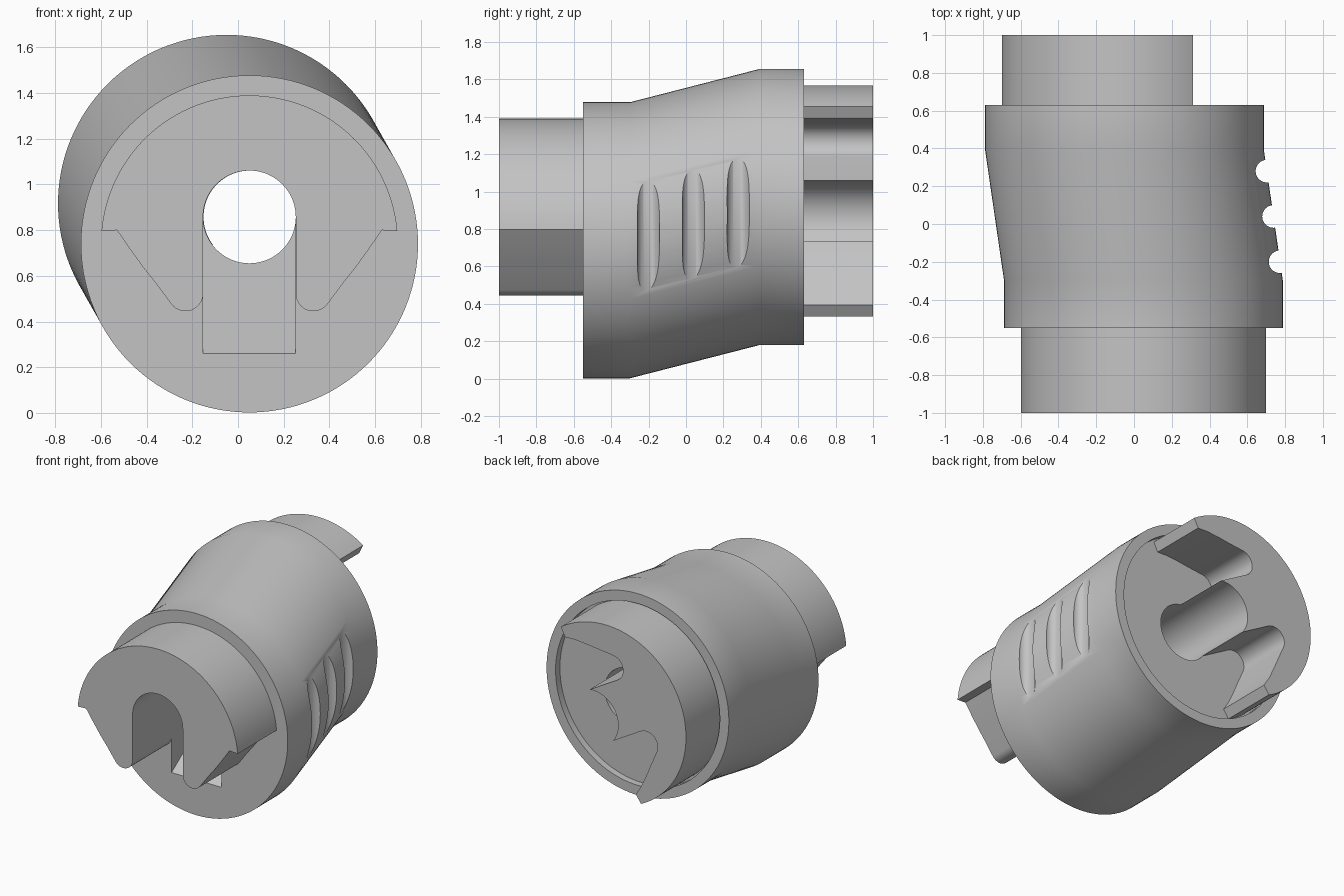
import bpy, bmesh, math
from math import cos, sin, radians
from mathutils import Vector

cube = bpy.data.objects.get("Cube")
if cube:
    bpy.data.objects.remove(cube, do_unlink=True)

grey = bpy.data.materials.new("plain_grey")
grey.use_nodes = True
grey.diffuse_color = (0.55, 0.55, 0.55, 1)
grey.node_tree.nodes["Principled BSDF"].inputs["Base Color"].default_value = (0.55, 0.55, 0.55, 1)

FRONT = Vector((0.05, 0.74))     # axis of the front half (x, z)
BACK = Vector((-0.05, 0.917))    # axis of the offset back half
BODY_R, KEY_R, HOLE_R = 0.738, 0.65, 0.203
HOLE_H = 0.118                   # hole offset from either axis


def loft(name, rings):
    """Skin a list of equal-length closed rings and cap both ends."""
    bm = bmesh.new()
    loops = [[bm.verts.new(p) for p in ring] for ring in rings]
    for a, b in zip(loops, loops[1:]):
        for i in range(len(a)):
            j = (i + 1) % len(a)
            bm.faces.new((a[i], a[j], b[j], b[i]))
    bm.faces.new(loops[0][::-1])
    bm.faces.new(loops[-1])
    bmesh.ops.recalc_face_normals(bm, faces=bm.faces)
    mesh = bpy.data.meshes.new(name)
    bm.to_mesh(mesh)
    bm.free()
    mesh.materials.append(grey)
    obj = bpy.data.objects.new(name, mesh)
    bpy.context.collection.objects.link(obj)
    return obj


def arc(cx, cy, r, start, end, n):
    angles = [radians(start + (end - start) * i / n) for i in range(n + 1)]
    return [(cx + r * cos(a), cy + r * sin(a)) for a in angles]


def circle(centre, r, y, n=128):
    return [(x, y, z) for x, z in arc(centre[0], centre[1], r, 0, 360, n)[:-1]]


def cylinder_y(name, centre, r, y0, y1):
    return loft(name, [circle(centre, r, y0), circle(centre, r, y1)])


def prism(name, outline, centre, up_angle, y0, y1):
    """Extrude an (across, up) outline along y, its up axis turned to up_angle."""
    a = radians(up_angle)
    up, across = Vector((cos(a), sin(a))), Vector((sin(a), -cos(a)))
    pts = [centre + across * l + up * h for l, h in outline]
    return loft(name, [[(p.x, y, p.y) for p in pts] for y in (y0, y1)])


def mirrored(half):
    return half + [(-l, h) for l, h in reversed(half)]


def cut(obj, cutter):
    cutter.hide_render = True
    mod = obj.modifiers.new("cut", 'BOOLEAN')
    mod.object, mod.operation, mod.solver = cutter, 'DIFFERENCE', 'EXACT'
    bpy.context.view_layer.objects.active = obj
    bpy.ops.object.modifier_apply(modifier=mod.name)
    bpy.data.objects.remove(cutter, do_unlink=True)


# Body: round housing whose axis shifts between front and back
body = loft("body", [circle(c, BODY_R, y) for c, y in
                     ((FRONT, -0.55), (FRONT, -0.30), (BACK, 0.39), (BACK, 0.63))])

# Shallow round recess in the back
cut(body, cylinder_y("recess_cutter", BACK, 0.665, 0.58, 0.75))

# Straight through hole and the ramped slot leading into it
hole = (FRONT.x, FRONT.y + HOLE_H)
cut(body, cylinder_y("hole_cutter", hole, HOLE_R, -0.8, 0.8))
ramp = ((-0.65, 0.19), (-0.65, hole[1]), (0.3, hole[1]))
cut(body, loft("ramp_cutter", [[(hole[0] + s * 0.2025, y, z) for y, z in ramp] for s in (-1, 1)]))

# Three finger grooves on the left side, following the slanted wall
for y in (-0.20, 0.04, 0.28):
    x = FRONT.x + BODY_R + (BACK.x - FRONT.x) * (y + 0.30) / 0.69
    ring = arc(x, y, 0.06, 0, 360, 40)[:-1]
    cut(body, loft("groove_cutter", [[(px, py, z) for px, py in ring] for z in (-0.5, 2.2)]))

# Front key: upper half disc with two rounded prongs beside a slot
half = arc(0, HOLE_H, HOLE_R, 90, 0, 20)
half += arc(0.28, -0.218, 0.077, 180, 322, 16)
half += [(0.41, -0.172), (0.465, -0.103), (0.525, -0.02), (0.58, 0.06)]
half += arc(0, 0, KEY_R, 5, 90, 40)[:-1]
outline = half + [(0, KEY_R)] + [(-l, h) for l, h in reversed(half[1:])]
front_key = prism("front_key", outline, FRONT, 90, -1.0, -0.55)

# Back socket: matching complement, turned so it opens down and to the left
half = arc(0, 0, KEY_R, -90, 4, 44)[1:]
half += [(0.575, 0.05), (0.535, -0.025), (0.475, -0.11), (0.42, -0.182)]
half += arc(0.28, -0.218, 0.092, 322, 180, 16)
half += arc(0, HOLE_H, HOLE_R, -22, -88, 14)
outline = [(0, -KEY_R)] + mirrored(half)
back_socket = prism("back_socket", outline, BACK, -30, 0.58, 1.0)

# Smooth shading with sharp edges kept
for obj in (body, front_key, back_socket):
    bpy.ops.object.select_all(action='DESELECT')
    obj.select_set(True)
    bpy.context.view_layer.objects.active = obj
    bpy.ops.object.shade_smooth_by_angle(angle=radians(32))
